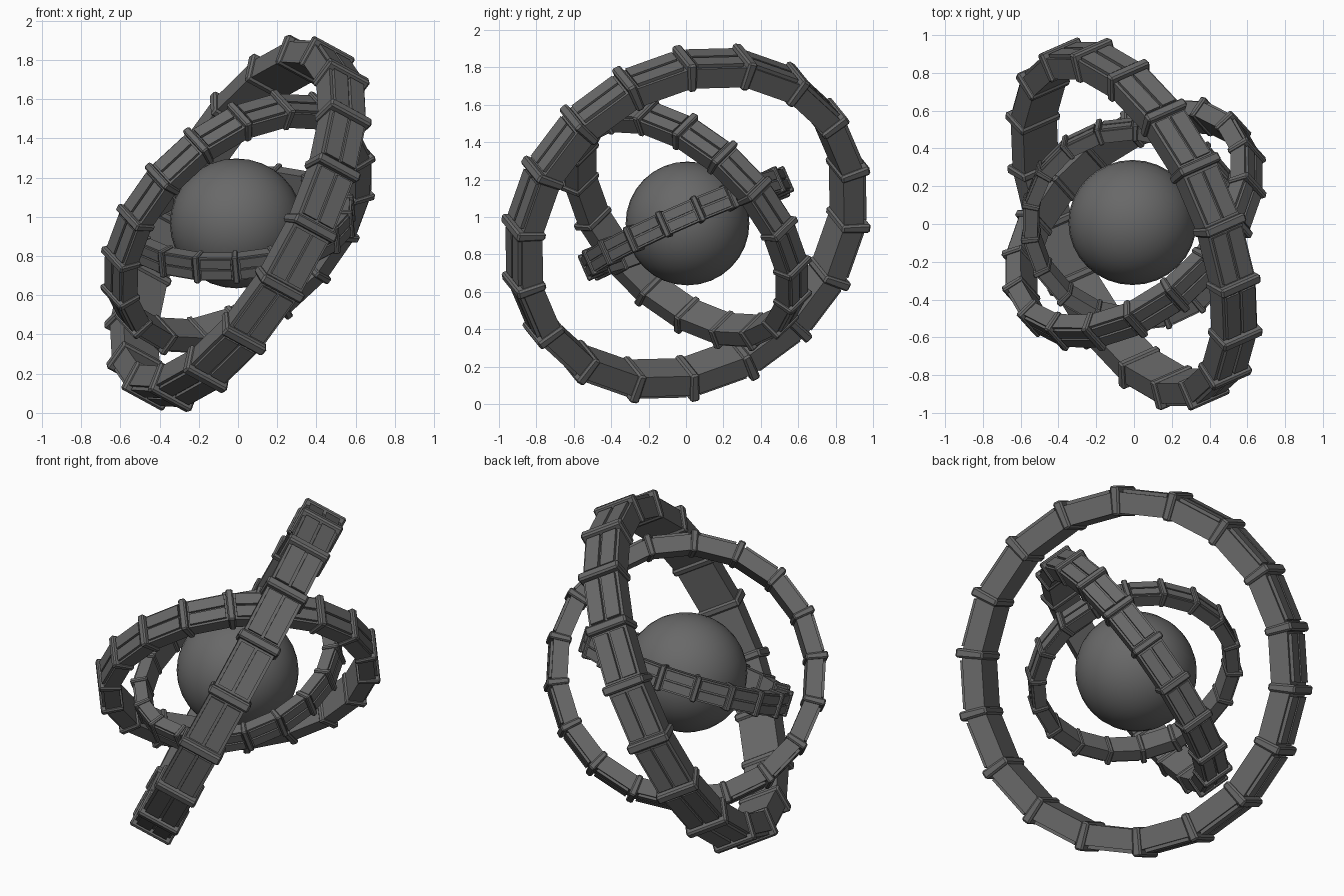
import bpy, bmesh, math
from mathutils import Vector, Matrix

if "Cube" in bpy.data.objects:
    bpy.data.objects.remove(bpy.data.objects["Cube"])

CENTRE = Vector((0, 0, 0.966))
SEGMENTS = 18
STEP = math.tau / SEGMENTS

metal = bpy.data.materials.new("dark_grey")
metal.diffuse_color = (0.14, 0.14, 0.14, 1)
metal.use_nodes = True
metal.node_tree.nodes["Principled BSDF"].inputs["Base Color"].default_value = metal.diffuse_color


def wedge(bm, a0, a1, r0, r1, z0, z1):
    """Straight block between two angles, two radii and two heights."""
    v = [bm.verts.new((r * math.cos(a), r * math.sin(a), z))
         for a in (a0, a1) for r, z in ((r0, z0), (r1, z0), (r1, z1), (r0, z1))]
    for f in ((0, 3, 2, 1), (4, 5, 6, 7), (0, 1, 5, 4),
              (1, 2, 6, 5), (2, 3, 7, 6), (3, 0, 4, 7)):
        bm.faces.new([v[i] for i in f])


def add_object(name, blocks, matrix, bevel=0):
    bm = bmesh.new()
    for b in blocks:
        wedge(bm, *b)
    bmesh.ops.recalc_face_normals(bm, faces=bm.faces)
    mesh = bpy.data.meshes.new(name)
    bm.to_mesh(mesh)
    bm.free()
    mesh.materials.append(metal)
    ob = bpy.data.objects.new(name, mesh)
    bpy.context.collection.objects.link(ob)
    ob.matrix_world = matrix
    if bevel:
        mod = ob.modifiers.new("chamfer", 'BEVEL')
        mod.width = bevel
        mod.segments = 1


def add_ring(name, scale, normal, ref, phase=0):
    """Segmented ring with its axis on normal; a collar sits phase degrees past ref."""
    n = Vector(normal).normalized()
    x = Vector(ref)
    x = (x - n * x.dot(n)).normalized()
    y = n.cross(x)
    matrix = (Matrix.Translation(CENTRE)
              @ Matrix((x, y, n)).transposed().to_4x4()
              @ Matrix.Rotation(math.radians(phase), 4, 'Z')
              @ Matrix.Scale(scale, 4))
    body, panels, collars = [], [], []
    for k in range(SEGMENTS):
        a = k * STEP
        b = a + STEP
        # straight box segment
        body.append((a, b, 0.857, 0.972, -0.106, 0.106))
        # twin outer plates with a groove between them
        for s in (-1, 1):
            lo, hi = sorted((s * 0.008, s * 0.09))
            panels.append((a + 0.04, b - 0.04, 0.96, 0.985, lo, hi))
        # collar over the joint
        collars.append((a - 0.026, a + 0.026, 0.843, 1.004, -0.123, 0.123))
    add_object(name + "_body", body, matrix)
    add_object(name + "_panels", panels, matrix)
    add_object(name + "_collars", collars, matrix, 0.01)


# three nested rings, each tilted its own way
add_ring("outer_ring", 1.022, (0.82, 0.36, -0.445), (0.32, 0.34, 0.885), 2)
add_ring("middle_ring", 0.782, (-0.54, 0.60, 0.59), (-0.68, -0.73, 0.06), -3)
add_ring("inner_ring", 0.60, (-0.08, -0.40, 0.917), (-0.02, -0.917, -0.40))

# core sphere
bpy.ops.mesh.primitive_uv_sphere_add(segments=32, ring_count=16, radius=0.331,
                                     location=CENTRE + Vector((-0.008, 0.008, 0)))
core = bpy.context.object
core.name = "core_sphere"
core.scale.x = 1.025
core.data.materials.append(metal)
bpy.ops.object.shade_smooth()
